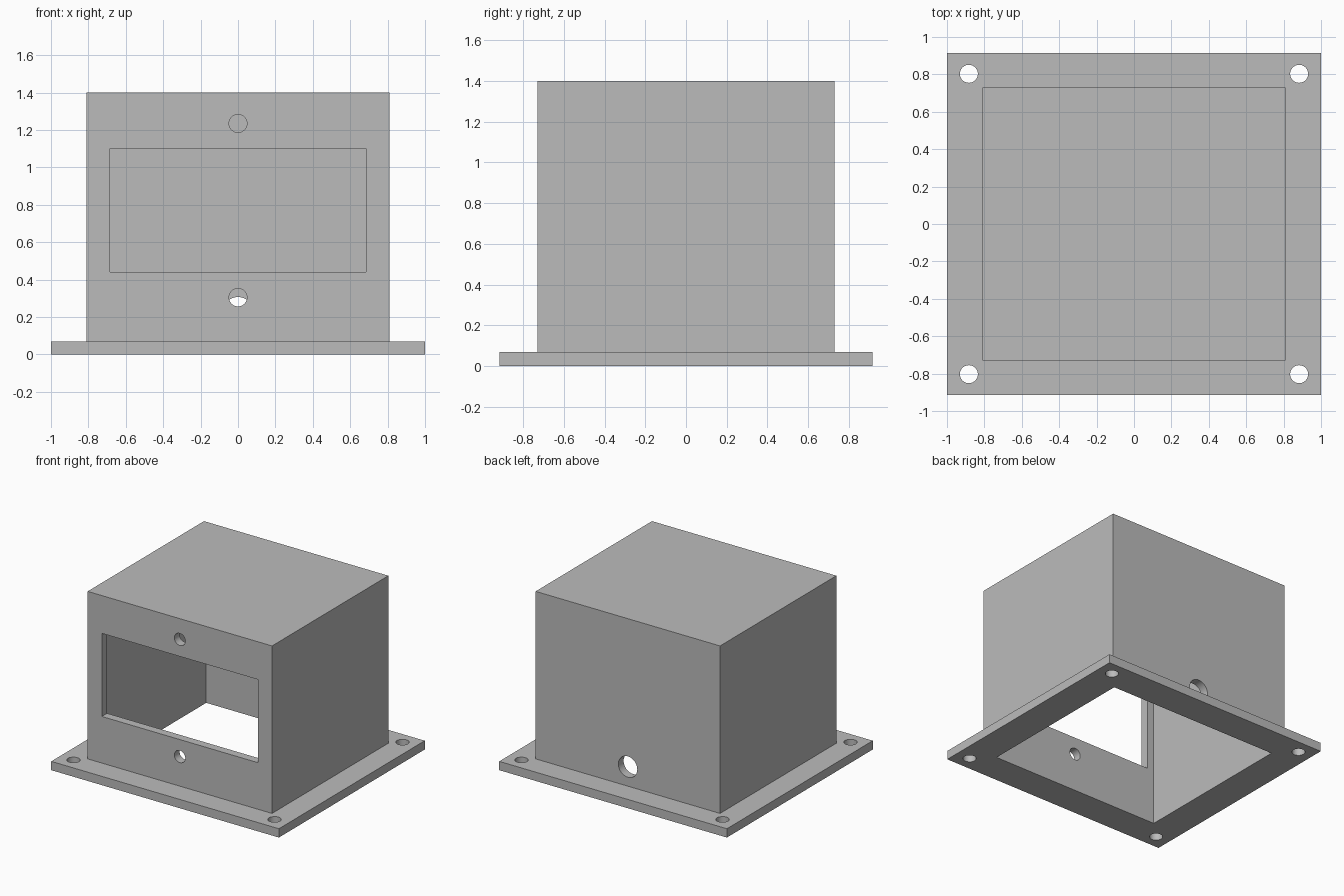
import bpy, bmesh
from mathutils import Matrix, Vector

cube = bpy.data.objects.get("Cube")
if cube:
    bpy.data.objects.remove(cube, do_unlink=True)

grey = bpy.data.materials.new("plain grey")
grey.use_nodes = True
colour = (0.5, 0.5, 0.5, 1)
grey.diffuse_color = colour
grey.node_tree.nodes["Principled BSDF"].inputs["Base Color"].default_value = colour

WALL = 0.066
PLATE = 0.07
HX, HY, TOP = 0.81, 0.73, 1.4


def make_object(name, bm):
    mesh = bpy.data.meshes.new(name)
    bm.to_mesh(mesh)
    bm.free()
    mesh.materials.append(grey)
    obj = bpy.data.objects.new(name, mesh)
    bpy.context.collection.objects.link(obj)
    return obj


def box(name, low, high):
    bm = bmesh.new()
    low, high = Vector(low), Vector(high)
    size = Matrix.Diagonal((high - low).to_4d())
    bmesh.ops.create_cube(bm, size=1, matrix=Matrix.Translation((low + high) / 2) @ size)
    return make_object(name, bm)


def cylinder(name, centre, radius, depth, axis="Z"):
    bm = bmesh.new()
    turn = Matrix.Rotation(1.5707963, 4, "X") if axis == "Y" else Matrix()
    bmesh.ops.create_cone(bm, cap_ends=True, segments=48, radius1=radius, radius2=radius,
                          depth=depth, matrix=Matrix.Translation(centre) @ turn)
    return make_object(name, bm)


def cut(target, cutter):
    cutter.hide_render = True
    mod = target.modifiers.new(cutter.name, "BOOLEAN")
    mod.operation = "DIFFERENCE"
    mod.solver = "EXACT"
    mod.object = cutter
    bpy.context.view_layer.objects.active = target
    bpy.ops.object.modifier_apply(modifier=mod.name)
    bpy.data.objects.remove(cutter, do_unlink=True)


# Housing joined to its mounting flange
housing = box("flanged_housing", (-HX, -HY, 0.02), (HX, HY, TOP))
flange = box("flange", (-1, -0.915, 0), (1, 0.915, PLATE))
union = housing.modifiers.new("join", "BOOLEAN")
union.operation = "UNION"
union.solver = "EXACT"
union.object = flange
bpy.context.view_layer.objects.active = housing
bpy.ops.object.modifier_apply(modifier=union.name)
bpy.data.objects.remove(flange, do_unlink=True)

# Hollow inside, open at the bottom
cut(housing, box("cavity", (WALL - HX, WALL - HY, -0.1), (HX - WALL, HY - WALL, TOP - WALL)))

# Front window and the screw holes above and below it
cut(housing, box("window", (-0.685, -HY - 0.1, 0.44), (0.685, -HY + 0.15, 1.1)))
for z in (0.305, 1.235):
    cut(housing, cylinder("front_hole", (0, -HY, z), 0.048, 0.3, "Y"))

# Cable hole in the back
cut(housing, cylinder("cable_hole", (0, HY, 0.224), 0.083, 0.3, "Y"))

# Mounting holes in the flange corners
for x in (-0.883, 0.883):
    for y in (-0.803, 0.803):
        cut(housing, cylinder("mounting_hole", (x, y, 0), 0.048, 0.4))

# Crisp edges, smooth hole walls
bpy.ops.object.select_all(action="DESELECT")
housing.select_set(True)
bpy.context.view_layer.objects.active = housing
bpy.ops.object.shade_smooth_by_angle()
